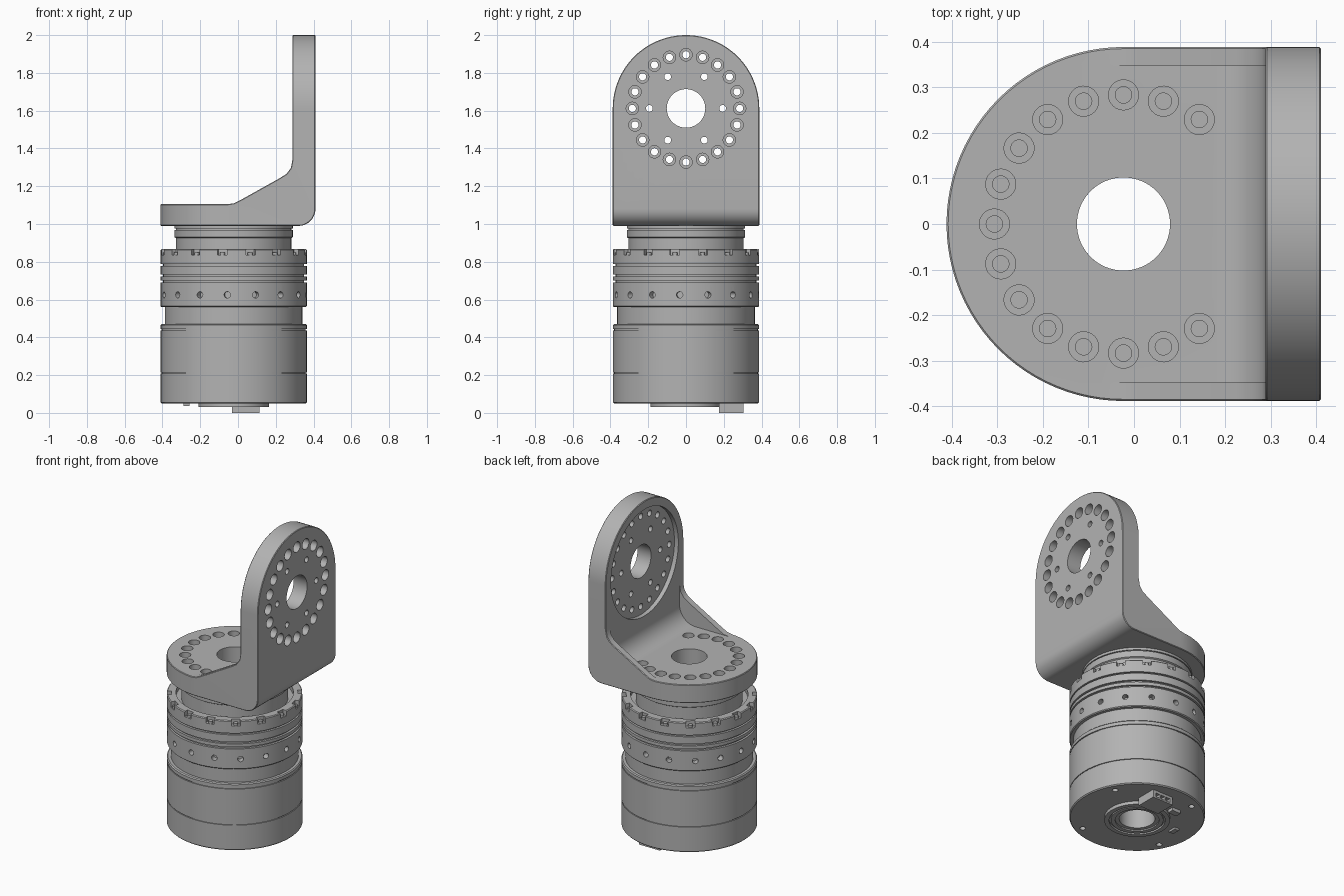
import bpy, bmesh
from math import cos, sin, pi, radians
from mathutils import Matrix, Vector

if "Cube" in bpy.data.objects:
    bpy.data.objects.remove(bpy.data.objects["Cube"])

AX = -0.023          # x of the drive axis
W = 0.388            # half width of the bracket
BORE = 0.102
WALL_Z = 1.612       # centre height of the upright face

grey = bpy.data.materials.new("machined grey")
grey.use_nodes = True
grey.diffuse_color = (0.45, 0.45, 0.45, 1)
grey.node_tree.nodes["Principled BSDF"].inputs["Base Color"].default_value = (0.45, 0.45, 0.45, 1)


def lathe(bm, prof, mat, seg=96, closed=True):
    """Spin (radius, z) points; an open profile gets flat caps."""
    rings = [[bm.verts.new(mat @ Vector((r * cos(2 * pi * i / seg), r * sin(2 * pi * i / seg), z)))
              for i in range(seg)] for r, z in prof]
    pairs = list(zip(rings, rings[1:]))
    if closed:
        pairs.append((rings[-1], rings[0]))
    else:
        bm.faces.new(rings[0])
        bm.faces.new(rings[-1])
    for a, b in pairs:
        for i in range(seg):
            j = (i + 1) % seg
            bm.faces.new((a[i], a[j], b[j], b[i]))


def prism(bm, pts, place, a, b):
    """Extrude a 2D outline from a to b; place maps (u, v, w) to a point."""
    lo = [bm.verts.new(place(u, v, a)) for u, v in pts]
    hi = [bm.verts.new(place(u, v, b)) for u, v in pts]
    bm.faces.new(lo)
    bm.faces.new(hi)
    for i in range(len(pts)):
        j = (i + 1) % len(pts)
        bm.faces.new((lo[i], lo[j], hi[j], hi[i]))


def box(bm, mat, size):
    bmesh.ops.create_cube(bm, size=1, matrix=mat @ Matrix.Diagonal((*size, 1)))


def arc(cx, cy, r, a0, a1, n):
    angles = [radians(a0 + (a1 - a0) * i / n) for i in range(n + 1)]
    return [(cx + r * cos(a), cy + r * sin(a)) for a in angles]


def make(name, bm):
    bmesh.ops.recalc_face_normals(bm, faces=bm.faces)
    me = bpy.data.meshes.new(name)
    bm.to_mesh(me)
    bm.free()
    me.materials.append(grey)
    ob = bpy.data.objects.new(name, me)
    bpy.context.collection.objects.link(ob)
    return ob


def boolean(ob, bm, op="DIFFERENCE"):
    cutter = make("cutter", bm)
    cutter.hide_render = True
    m = ob.modifiers.new("cut", "BOOLEAN")
    m.operation, m.solver, m.object = op, "EXACT", cutter
    bake(ob)
    bpy.data.objects.remove(cutter)


def bake(ob):
    bpy.context.view_layer.update()
    me = bpy.data.meshes.new_from_object(ob.evaluated_get(bpy.context.evaluated_depsgraph_get()))
    ob.modifiers.clear()
    ob.data = me


def finish(ob):
    ob.data.shade_smooth()
    ob.data.set_sharp_from_angle(angle=radians(28))


def turned(name, prof):
    bm = bmesh.new()
    lathe(bm, prof, axis)
    return make(name, bm)


def around(angle, r, z):
    """Frame on the drive axis: local x points outward."""
    return axis @ Matrix.Rotation(radians(angle), 4, "Z") @ Matrix.Translation((r, 0, z))


axis = Matrix.Translation((AX, 0, 0))
to_x = Matrix.Rotation(pi / 2, 4, "Y")


def groove(r, z, d=0.012, h=0.008):
    return [(r, z - h / 2), (r - d, z - h / 2), (r - d, z + h / 2), (r, z + h / 2)]


# Motor housing with stepped base boss
R = 0.387
housing = turned("motor_housing",
    [(BORE, 0.04), (0.125, 0.04), (0.125, 0.032), (0.15, 0.032), (0.15, 0.042), (0.16, 0.042),
     (0.16, 0.03), (0.187, 0.03), (0.187, 0.05), (R - 0.006, 0.05), (R, 0.056)]
    + groove(R, 0.212, 0.006, 0.005) + groove(R, 0.44, 0.006, 0.006)
    + [(R, 0.464), (R - 0.006, 0.47), (BORE, 0.47)])
bm = bmesh.new()
for k in range(4):
    lathe(bm, [(0.017, 0), (0.017, 0.09)], around(28 + 90 * k, 0.335, 0), 20, False)
boolean(housing, bm)
finish(housing)

# Recessed waist between housing and reducer
finish(turned("waist", [(BORE, 0.47), (0.364, 0.47), (0.364, 0.562), (BORE, 0.562)]))

# Reducer ring with side holes and notched crown
ring = turned("reducer_ring",
    [(BORE, 0.56), (R - 0.005, 0.56), (R, 0.565)]
    + groove(R, 0.695, 0.014, 0.012) + groove(R, 0.727, 0.014, 0.012) + groove(R, 0.783, 0.014, 0.01)
    + [(R, 0.862), (R - 0.005, 0.867), (0.335, 0.867), (0.335, 0.835), (BORE, 0.835)])
bm = bmesh.new()
for k in range(16):
    lathe(bm, [(0.017, -0.04), (0.017, 0.03)], around(-5 + 22.5 * k, R, 0.625) @ to_x, 16, False)
    box(bm, around(-9 + 22.5 * k, 0.385, 0.865), (0.05, 0.05, 0.06))
boolean(ring, bm)
finish(ring)

# Screws sitting in the crown notches
bm = bmesh.new()
for k in range(16):
    lathe(bm, [(0.013, 0.83), (0.013, 0.85)], around(-9 + 22.5 * k, 0.373, 0), 12, False)
finish(make("crown_screws", bm))

# Output flange under the bracket
finish(turned("output_flange",
    [(BORE, 0.83), (0.305, 0.83), (0.305, 0.925), (0.313, 0.93)]
    + groove(0.313, 0.972, 0.008, 0.006) + [(0.313, 0.99), (BORE, 0.99)]))

# Cable connector on the base
bm = bmesh.new()
box(bm, Matrix.Translation((0.04, 0.24, 0.03)), (0.145, 0.13, 0.06))
connector = make("connector", bm)
bm = bmesh.new()
for k in range(3):
    box(bm, Matrix.Translation((0.002 + 0.038 * k, 0.295, 0.022)), (0.028, 0.06, 0.024))
boolean(connector, bm)
bm = bmesh.new()
box(bm, Matrix.Translation((AX - 0.11, 0.2, 0.045)), (0.06, 0.04, 0.03))
box(bm, Matrix.Translation((AX - 0.25, 0.03, 0.047)), (0.03, 0.05, 0.02))
make("small_connectors", bm)

# Angle bracket: side outline trimmed by two rounded outlines
side = lambda u, v, w: (u, w, v)
outline = [(-0.6, 0.99)] + arc(0.32, 1.08, 0.09, -90, 0, 10) + [
    (0.41, 2.2), (0.288, 2.2), (0.288, 1.34), (0.28, 1.297), (0.257, 1.266), (0.225, 1.245),
    (0.01, 1.125), (-0.02, 1.11), (-0.055, 1.105), (-0.6, 1.105)]
bm = bmesh.new()
prism(bm, outline, side, -0.6, 0.6)
bracket = make("angle_bracket", bm)
bm = bmesh.new()
prism(bm, arc(AX, 0, W, 90, 270, 48) + [(0.8, -W), (0.8, W)], lambda u, v, w: (u, v, w), 0.5, 2.5)
boolean(bracket, bm, "INTERSECT")
bm = bmesh.new()
prism(bm, arc(0, 2 - W, W, 0, 180, 48) + [(-W, 0.7), (W, 0.7)], lambda u, v, w: (w, u, v), -1, 1)
boolean(bracket, bm, "INTERSECT")
bev = bracket.modifiers.new("edge", "BEVEL")
bev.width, bev.segments, bev.limit_method, bev.angle_limit = 0.005, 1, "ANGLE", radians(50)
bake(bracket)

# Pocket between the side ribs, with a rounded inner corner
bm = bmesh.new()
pocket = [(-0.12, 1.105)] + arc(0.178, 1.215, 0.11, -90, 0, 10) + [(0.288, 1.5), (-0.12, 1.5)]
prism(bm, pocket, side, -0.347, 0.347)
boolean(bracket, bm)

# Round recess on the inner side of the upright
bm = bmesh.new()
lathe(bm, [(0.335, 0.22), (0.335, 0.315)], Matrix.Translation((0, 0, WALL_Z)) @ to_x, 96, False)
boolean(bracket, bm)

# Centre bores and counterbored bolt circles
bm = bmesh.new()
lathe(bm, [(BORE, 0.9), (BORE, 1.3)], axis, 64, False)
for k in range(15):
    lathe(bm, [(0.018, 0.95), (0.018, 1.04), (0.033, 1.04), (0.033, 1.16)],
          around(54 + 18 * k, 0.283, 0), 24, False)
upright = Matrix.Translation((0, 0, WALL_Z)) @ to_x
lathe(bm, [(BORE, 0.2), (BORE, 0.5)], upright, 64, False)
for k in range(20):
    spot = upright @ Matrix.Rotation(radians(18 * k), 4, "Z") @ Matrix.Translation((0.284, 0, 0))
    lathe(bm, [(0.019, 0.25), (0.019, 0.35), (0.033, 0.35), (0.033, 0.45)], spot, 24, False)
for k in range(6):
    spot = upright @ Matrix.Rotation(radians(30 + 60 * k), 4, "Z") @ Matrix.Translation((0.194, 0, 0))
    lathe(bm, [(0.018, 0.25), (0.018, 0.45)], spot, 20, False)
boolean(bracket, bm)
finish(bracket)
